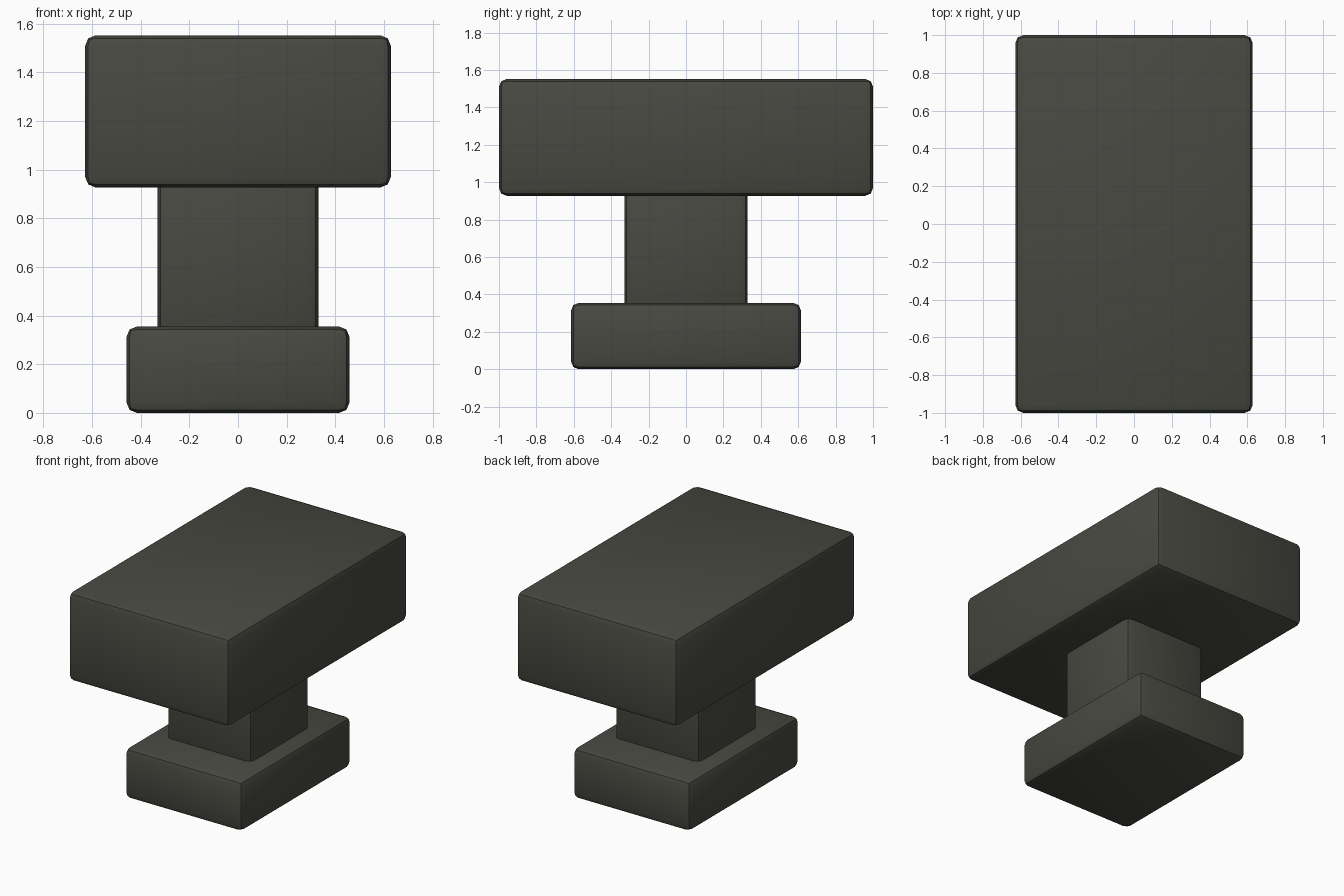
import bpy
import math

if "Cube" in bpy.data.objects:
    bpy.data.objects.remove(bpy.data.objects["Cube"])

# One dark olive-grey colour for everything
grey = bpy.data.materials.new("dark olive grey")
grey.diffuse_color = (0.066, 0.066, 0.054, 1.0)
grey.use_nodes = True
grey.node_tree.nodes["Principled BSDF"].inputs["Base Color"].default_value = grey.diffuse_color


def rounded_block(name, half_x, half_y, z0, z1, bevel=0.042):
    """Box between z0 and z1 with two-segment bevelled edges."""
    bpy.ops.mesh.primitive_cube_add(size=2, location=(0, 0, (z0 + z1) / 2))
    ob = bpy.context.object
    ob.name = name
    ob.scale = (half_x, half_y, (z1 - z0) / 2)
    bpy.ops.object.transform_apply(location=False, rotation=False, scale=True)
    mod = ob.modifiers.new("rounded edges", 'BEVEL')
    mod.width = bevel
    mod.segments = 2
    bpy.ops.object.modifier_apply(modifier=mod.name)
    ob.data.materials.append(grey)
    bpy.ops.object.shade_smooth_by_angle(angle=math.radians(30))
    return ob


# Foot, neck (ends sunk into the neighbours) and wide head
rounded_block("base", 0.458, 0.615, 0.0, 0.355)
rounded_block("column", 0.33, 0.33, 0.30, 0.98)
rounded_block("head", 0.628, 1.0, 0.927, 1.552)
